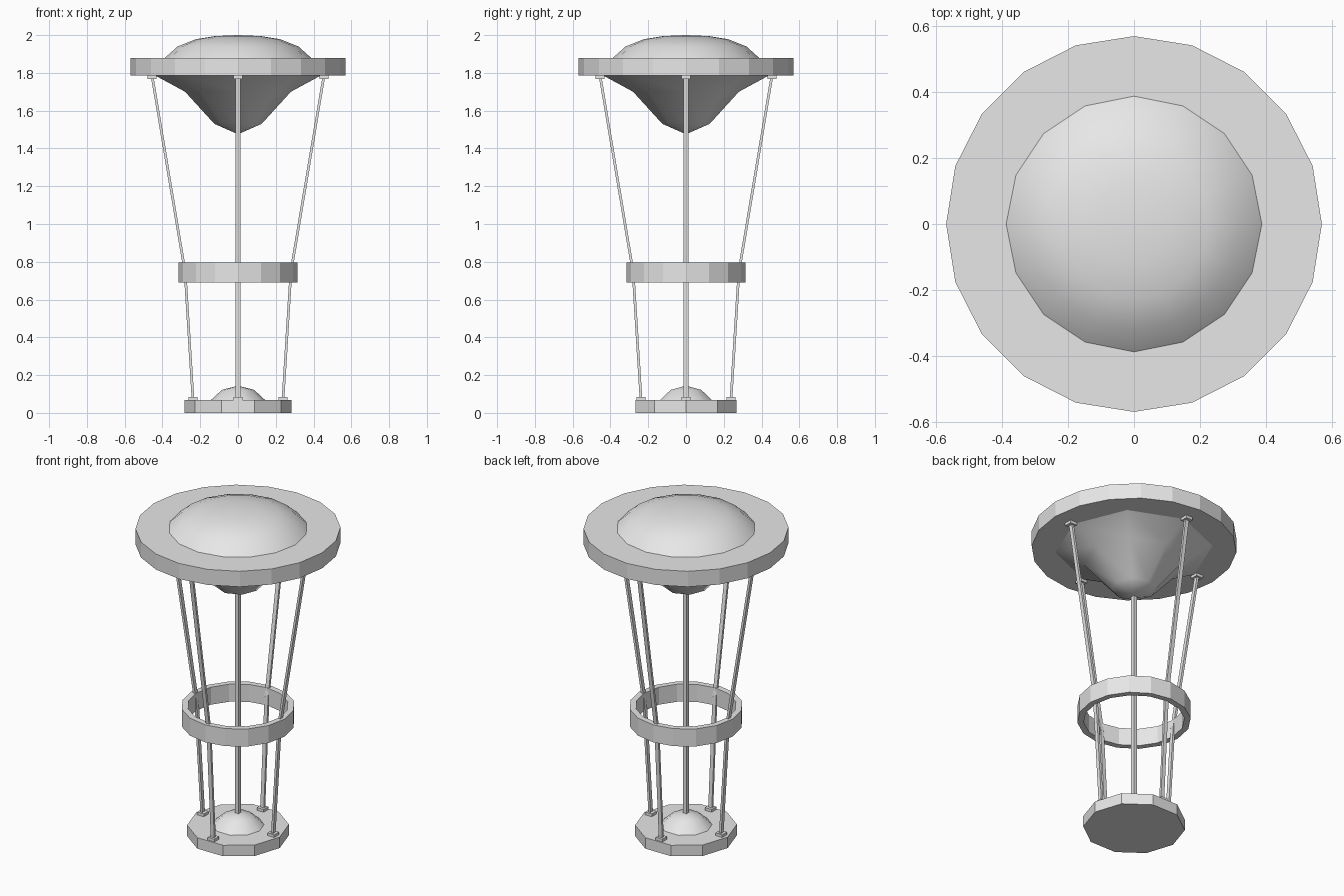
import bpy, bmesh, math
from mathutils import Matrix, Vector

cube = bpy.data.objects.get("Cube")
if cube:
    bpy.data.objects.remove(cube, do_unlink=True)

grey = bpy.data.materials.new("light_grey")
grey.use_nodes = True
colour = (0.8, 0.8, 0.8, 1)
grey.diffuse_color = colour
grey.node_tree.nodes["Principled BSDF"].inputs["Base Color"].default_value = colour


def finish(name, bm, smooth=False):
    bmesh.ops.recalc_face_normals(bm, faces=bm.faces)
    for f in bm.faces:
        f.smooth = smooth
    mesh = bpy.data.meshes.new(name)
    bm.to_mesh(mesh)
    bm.free()
    mesh.materials.append(grey)
    ob = bpy.data.objects.new(name, mesh)
    bpy.context.collection.objects.link(ob)
    return ob


def lathe(name, profile, sides, smooth=False, closed=False):
    """Turn a (radius, height) profile around the z axis."""
    bm = bmesh.new()
    verts = [bm.verts.new((r, 0, z)) for r, z in profile]
    pairs = list(zip(verts, verts[1:]))
    if closed:
        pairs.append((verts[-1], verts[0]))
    edges = [bm.edges.new(p) for p in pairs]
    bmesh.ops.spin(bm, geom=verts + edges, cent=(0, 0, 0), axis=(0, 0, 1),
                   angle=math.tau, steps=sides)
    bmesh.ops.remove_doubles(bm, verts=bm.verts, dist=0.0005)
    return finish(name, bm, smooth)


def disc(name, radius, low, high, sides):
    return lathe(name, [(0, low), (radius, low), (radius, high), (0, high)], sides)


def add_bar(bm, start, end, turn, thick, wide):
    """Add a straight bar, given in the x-z plane, then turned about z."""
    a, b = Vector((start[0], 0, start[1])), Vector((end[0], 0, end[1]))
    rot = Vector((0, 0, 1)).rotation_difference(b - a).to_matrix().to_4x4()
    m = (Matrix.Rotation(turn, 4, 'Z') @ Matrix.Translation((a + b) / 2) @ rot
         @ Matrix.Diagonal((thick, wide, (b - a).length, 1)))
    bmesh.ops.create_cube(bm, size=1, matrix=m)


# Canopy: rim, dome above and funnel below
disc("canopy_rim", 0.568, 1.785, 1.88, 20)
lathe("canopy_dome", [(0.392, 1.875), (0.32, 1.94), (0.225, 1.978),
                      (0.12, 1.995), (0, 2.0)], 16, smooth=True)
lathe("canopy_funnel", [(0.44, 1.787), (0.28, 1.70), (0.125, 1.53),
                        (0, 1.475)], 8, smooth=True)

# Middle hoop
lathe("middle_hoop", [(0.28, 0.69), (0.315, 0.69), (0.315, 0.797),
                      (0.28, 0.797)], 16, closed=True)

# Base plate and its low dome
disc("base_plate", 0.282, 0, 0.067, 10)
lathe("base_dome", [(0.147, 0.065), (0.085, 0.122), (0, 0.144)], 10, smooth=True)

# Central pole
bm = bmesh.new()
add_bar(bm, (0, 0.13), (0, 1.49), 0, 0.022, 0.022)
finish("central_pole", bm)

# Four bent struts with a small foot at each end
top, bend, bottom = (0.455, 1.785), (0.28, 0.745), (0.238, 0.067)
for i, side in enumerate(("left", "back", "right", "front")):
    turn = i * math.pi / 2
    bm = bmesh.new()
    add_bar(bm, bottom, bend, turn, 0.014, 0.024)
    add_bar(bm, bend, top, turn, 0.014, 0.024)
    finish(side + "_strut", bm)
    bm = bmesh.new()
    for r, z in (bottom, top):
        inward = 0.017 if z < 1 else -0.017
        add_bar(bm, (r, z), (r, z + inward), turn, 0.046, 0.046)
    finish(side + "_strut_feet", bm)
